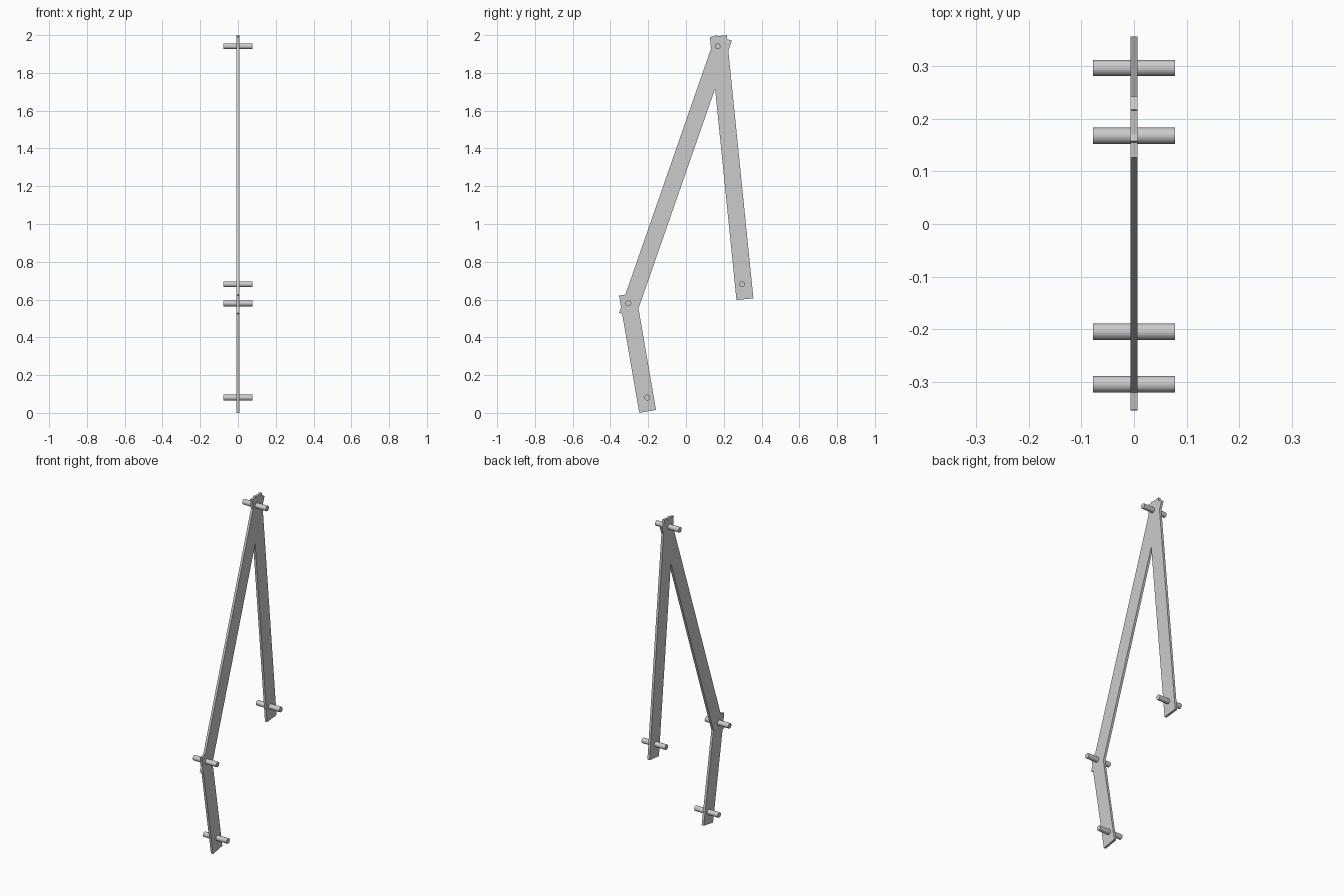
import bpy
from math import pi, atan2
from mathutils import Vector

cube = bpy.data.objects.get("Cube")
if cube:
    bpy.data.objects.remove(cube, do_unlink=True)

# One plain grey for everything
grey = bpy.data.materials.new("plain grey")
grey.use_nodes = True
colour = (0.6, 0.6, 0.6, 1)
grey.diffuse_color = colour
grey.node_tree.nodes["Principled BSDF"].inputs["Base Color"].default_value = colour

WIDTH, THICKNESS = 0.09, 0.014
PIN_RADIUS, PIN_LENGTH = 0.0155, 0.156


def finish(name):
    ob = bpy.context.object
    ob.name = name
    ob.data.materials.append(grey)
    return ob


def bar(name, low, high):
    """Flat bar in the YZ plane between the middles of its two ends."""
    a, b = Vector((0, *low)), Vector((0, *high))
    d = b - a
    bpy.ops.mesh.primitive_cube_add(size=1, location=(a + b) / 2,
                                    rotation=(-atan2(d.y, d.z), 0, 0))
    bpy.context.object.scale = (THICKNESS, WIDTH, d.length)
    bpy.ops.object.transform_apply(location=False, rotation=False, scale=True)
    finish(name)


def pin(name, y, z):
    """Round pin crossing the bar along X."""
    bpy.ops.mesh.primitive_cylinder_add(vertices=32, radius=PIN_RADIUS, depth=PIN_LENGTH,
                                        location=(0, y, z), rotation=(0, pi / 2, 0))
    finish(name)
    bpy.ops.object.shade_smooth_by_angle()


# Linkage bars
bar("long_bar", (-0.312, 0.515), (0.2, 1.985))
bar("rear_bar", (0.312, 0.602), (0.171, 1.995))
bar("lower_bar", (-0.203, 0.008), (-0.31, 0.628))

# Pivot pins
pin("top_pin", 0.168, 1.941)
pin("rear_pin", 0.297, 0.681)
pin("knee_pin", -0.305, 0.58)
pin("foot_pin", -0.205, 0.081)
